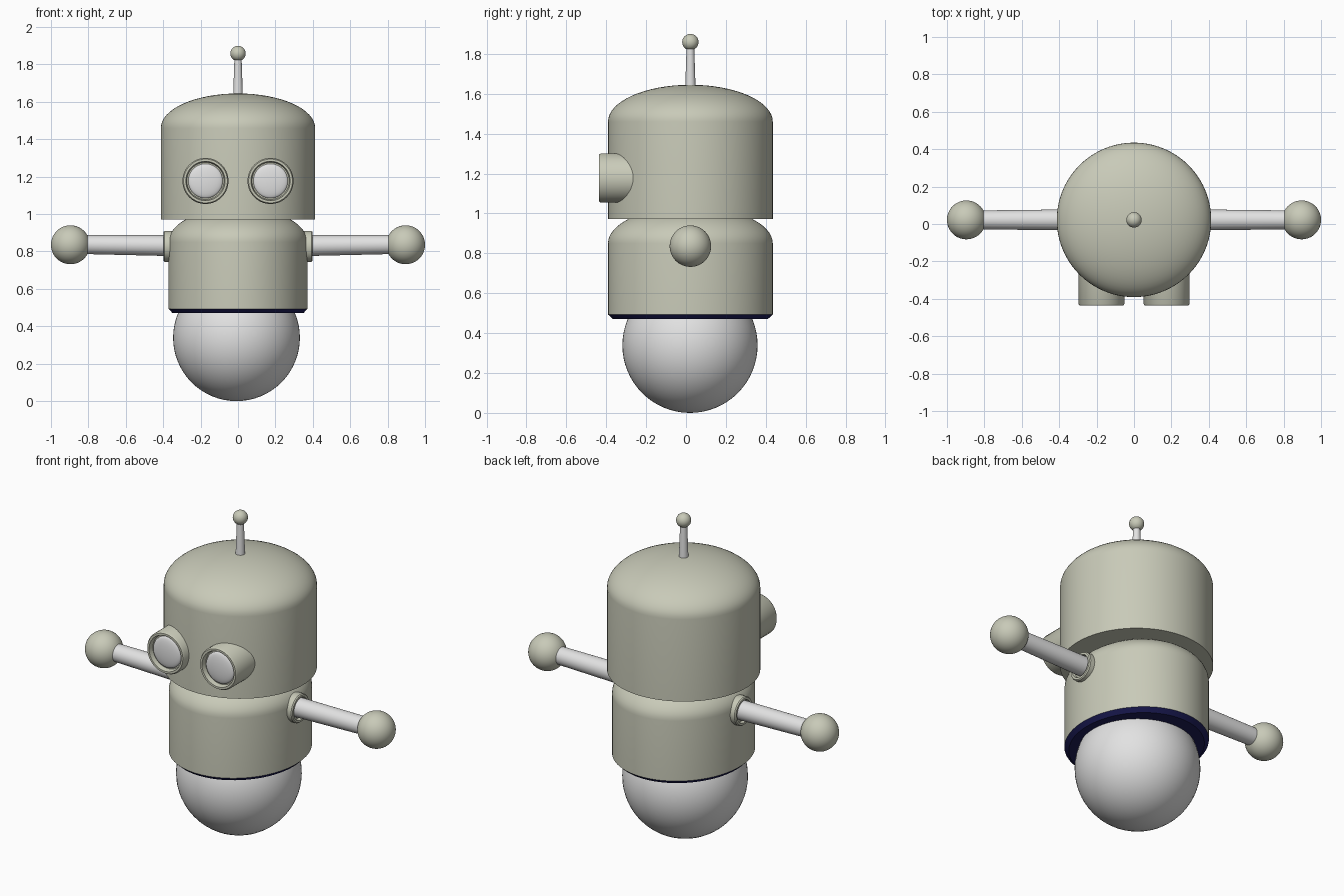
import bpy, bmesh, math
from mathutils import Matrix, Vector

if "Cube" in bpy.data.objects:
    bpy.data.objects.remove(bpy.data.objects["Cube"])

CY = 0.022  # depth centre of the head, body and arms


def material(name, rgb):
    m = bpy.data.materials.new(name)
    m.diffuse_color = (*rgb, 1)
    m.use_nodes = True
    m.node_tree.nodes["Principled BSDF"].inputs["Base Color"].default_value = m.diffuse_color
    return m


BEIGE = material("warm_grey_shell", (0.58, 0.59, 0.48))
GREY = material("light_grey", (0.76, 0.76, 0.76))
NAVY = material("navy_trim", (0.012, 0.012, 0.10))


def finish(bm, name, mats, angle=35):
    bmesh.ops.remove_doubles(bm, verts=bm.verts, dist=1e-5)
    bmesh.ops.recalc_face_normals(bm, faces=bm.faces)
    me = bpy.data.meshes.new(name)
    bm.to_mesh(me)
    bm.free()
    ob = bpy.data.objects.new(name, me)
    bpy.context.collection.objects.link(ob)
    for m in mats:
        me.materials.append(m)
    bpy.ops.object.select_all(action='DESELECT')
    ob.select_set(True)
    bpy.context.view_layer.objects.active = ob
    bpy.ops.object.shade_smooth_by_angle(angle=math.radians(angle))
    return ob


def lathe(name, profile, mats, origin, axis=(0, 0, 1), scale=(1, 1), n=64, trim_below=None):
    """Spin (radius, height) points around an axis; faces under trim_below use material 1."""
    bm = bmesh.new()
    rings = []
    for r, h in profile:
        rings.append([bm.verts.new((r * scale[0] * math.cos(2 * math.pi * i / n),
                                    r * scale[1] * math.sin(2 * math.pi * i / n), h))
                      for i in range(n)])
    for a, b in zip(rings, rings[1:]):
        for i in range(n):
            j = (i + 1) % n
            f = bm.faces.new((a[i], a[j], b[j], b[i]))
            if trim_below is not None and f.calc_center_median().z < trim_below:
                f.material_index = 1
    turn = Vector((0, 0, 1)).rotation_difference(Vector(axis)).to_matrix().to_4x4()
    bm.transform(Matrix.Translation(origin) @ turn)
    return finish(bm, name, mats)


def ball(name, radius, origin, mat, seg=48):
    bm = bmesh.new()
    bmesh.ops.create_uvsphere(bm, u_segments=seg, v_segments=seg // 2, radius=radius,
                              matrix=Matrix.Translation(origin))
    return finish(bm, name, [mat])


def dome(r, z0, rise, steps=16):
    """Elliptical cap from the wall up to the pole."""
    return [(r * math.cos(t), z0 + rise * math.sin(t))
            for t in (math.pi / 2 * k / steps for k in range(steps + 1))]


# Rolling ball base
ball("base_ball", 0.339, (-0.008, CY - 0.002, 0.339), GREY, 64)

# Oval body with a navy chamfer and underside
lathe("body", [(0, 0.47), (0.388, 0.47), (0.413, 0.493)] + dome(0.413, 0.85, 0.185),
      [BEIGE, NAVY], (0, CY, 0), scale=(0.9, 1), n=96, trim_below=0.493)

# Domed head
lathe("head", [(0, 0.972), (0.413, 0.972)] + dome(0.413, 1.46, 0.185),
      [BEIGE], (0, CY, 0), n=96)

# Antenna
lathe("antenna_rod", [(0, 1.6), (0.027, 1.6), (0.019, 1.84), (0, 1.84)], [GREY], (0, CY, 0), n=32)
ball("antenna_tip", 0.041, (0, CY, 1.859), BEIGE, 32)

for side, s in (("left", -1), ("right", 1)):
    # Eye socket with recessed front, and rounded lens
    eye = (s * 0.174, 0, 1.177)
    lathe(side + "_eye_socket",
          [(0, 0.15), (0.123, 0.15), (0.123, 0.427), (0.117, 0.437), (0.105, 0.437),
           (0.099, 0.41), (0, 0.41)], [BEIGE], eye, axis=(0, -1, 0))
    lathe(side + "_eye_lens", [(0, 0.40), (0.092, 0.40)] + dome(0.092, 0.415, 0.018, 8),
          [GREY], eye, axis=(0, -1, 0))

    # Shoulder collar, arm and hand
    shoulder = (0, CY, 0.827)
    lathe(side + "_shoulder_collar",
          [(0, 0.30), (0.083, 0.30), (0.083, 0.392), (0.078, 0.398), (0.066, 0.398),
           (0.062, 0.38), (0, 0.38)], [BEIGE], shoulder, axis=(s, 0, 0), n=48)
    lathe(side + "_arm", [(0, 0.34), (0.056, 0.34), (0.05, 0.86), (0, 0.86)],
          [GREY], shoulder, axis=(s, 0, 0.012), n=48)
    ball(side + "_hand", 0.104, (s * 0.896, CY, 0.836), BEIGE)
